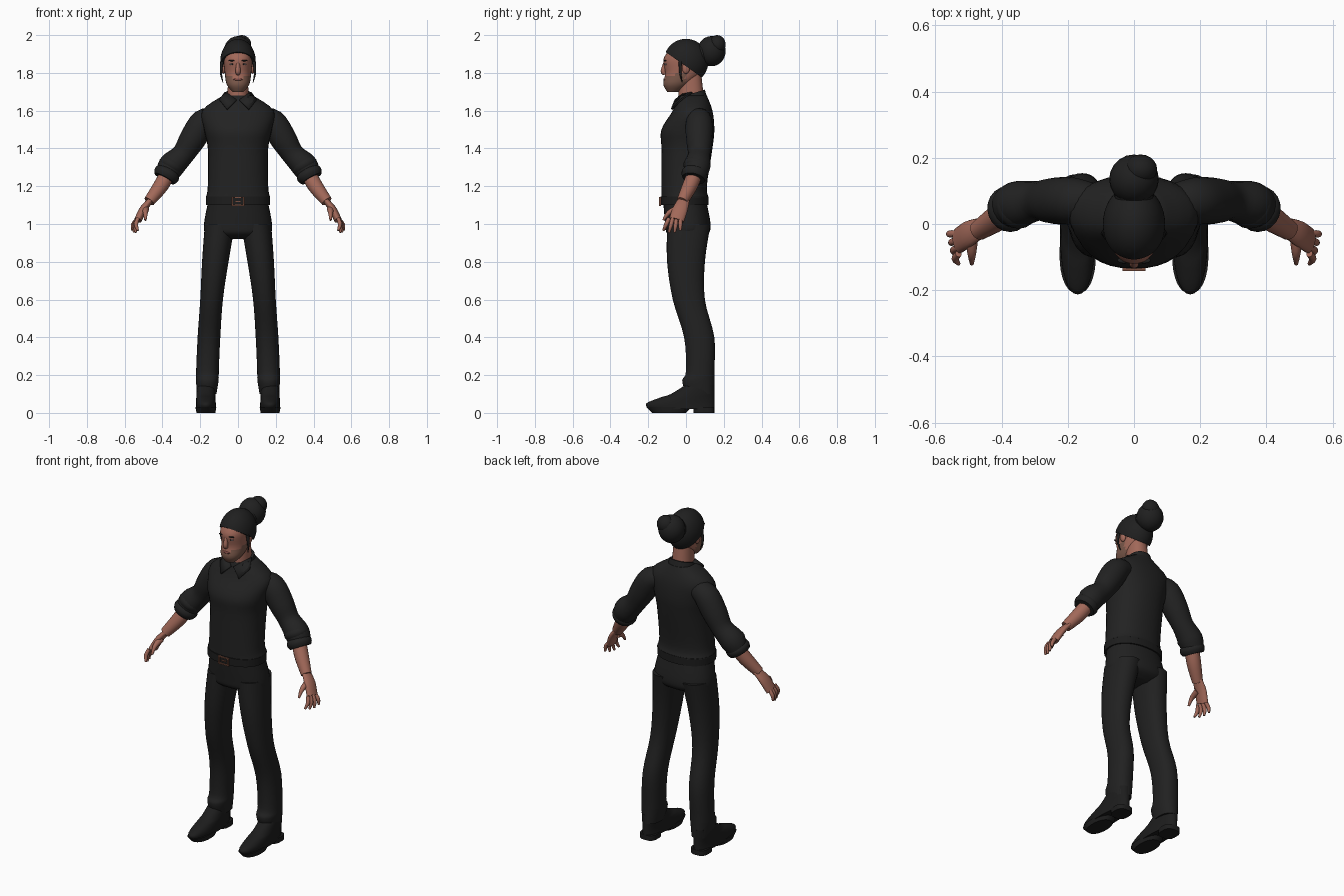
import bpy, bmesh, math
from mathutils import Vector, Matrix

if "Cube" in bpy.data.objects:
    bpy.data.objects.remove(bpy.data.objects["Cube"])


def material(name, red, green, blue):
    mat = bpy.data.materials.new(name)
    mat.use_nodes = True
    colour = (red, green, blue, 1)
    mat.diffuse_color = colour
    mat.node_tree.nodes["Principled BSDF"].inputs["Base Color"].default_value = colour
    return mat


def dark(name, level):
    return material(name, level, level, level)


CLOTH = dark("charcoal cloth", .016)
TROUSERS = dark("black trousers", .015)
HAIR = dark("black hair", .014)
LEATHER = dark("black leather", .012)
SKIN = material("warm skin", .36, .14, .1)
STUBBLE = material("stubble", .2, .1, .07)
LIPS = material("lips", .22, .07, .06)
EYE = material("eye white", .4, .3, .3)
BRONZE = material("bronze", .2, .08, .05)


def finish(name, bm, mat, mirror=False):
    bmesh.ops.recalc_face_normals(bm, faces=bm.faces)
    mesh = bpy.data.meshes.new(name)
    bm.to_mesh(mesh)
    bm.free()
    mesh.materials.append(mat)
    part = bpy.data.objects.new(name, mesh)
    bpy.context.collection.objects.link(part)
    bpy.ops.object.select_all(action='DESELECT')
    part.select_set(True)
    bpy.context.view_layer.objects.active = part
    bpy.ops.object.shade_smooth_by_angle(angle=math.pi / 4)
    if mirror:
        part.modifiers.new("Mirror", 'MIRROR')
    return part


def smooth_path(rows, steps=4):
    """Pass a smooth curve through the given rows."""
    rows = [Vector(row) for row in rows]
    padded = [rows[0], *rows, rows[-1]]
    path = []
    for before, start, end, after in zip(padded, rows, rows[1:], padded[3:]):
        leave, arrive = (end - before) / 2, (after - start) / 2
        for step in range(steps):
            t = step / steps
            ease = t * t * (3 - 2 * t)
            path.append(start.lerp(end, ease) + leave * t * (1 - t) ** 2 - arrive * t * t * (1 - t))
    return path + [rows[-1]]


def circle(sides):
    angles = [math.tau * side / sides for side in range(sides)]
    return [(math.cos(angle), math.sin(angle)) for angle in angles]


def bridge(rings):
    bm = bmesh.new()
    loops = [[bm.verts.new(point) for point in ring] for ring in rings]
    for low, high in zip(loops, loops[1:]):
        for side in range(len(low)):
            bm.faces.new((low[side - 1], low[side], high[side], high[side - 1]))
    bm.faces.new(loops[0])
    bm.faces.new(loops[-1])
    return bm


def centred(z):
    return 0


def stack(name, rows, mat, centre=centred, mirror=False, power=.9, tilt=0):
    """Level rings: height, half width, front, back."""
    rings = []
    for z, half, front, back in smooth_path(rows):
        ring = []
        for c, s in circle(32):
            x = math.copysign(abs(c) ** power, c) * half
            y = math.copysign(abs(s) ** power, s) * (back - front) / 2
            ring.append((centre(z) + x, (front + back) / 2 + y, z + tilt * y))
        rings.append(ring)
    return finish(name, bridge(rings), mat, mirror)


def limb(name, rows, mat, flat=1, mirror=True):
    """Rings square to a path: position, radius."""
    rows = smooth_path(rows)
    points = [row.to_3d() if len(row) == 3 else Vector(row[:3]) for row in rows]
    ahead = points[1:] + points[-1:]
    behind = points[:1] + points[:-1]
    rings = []
    for row, point, nxt, last in zip(rows, points, ahead, behind):
        along = (nxt - last).normalized()
        across = along.cross((0, 1, 0)).normalized()
        broad = across.cross(along)
        rings.append([point + (across * c * flat + broad * s) * row[3] for c, s in circle(20)])
    return finish(name, bridge(rings), mat, mirror)


def placed(centre, size):
    return Matrix.Translation(centre) @ Matrix.Diagonal((*size, 1))


def ball(name, centre, radii, mat, mirror=False):
    bm = bmesh.new()
    bmesh.ops.create_uvsphere(bm, u_segments=20, v_segments=12, radius=1, matrix=placed(centre, radii))
    return finish(name, bm, mat, mirror)


def box(name, centre, size, mat, mirror=False):
    bm = bmesh.new()
    bmesh.ops.create_cube(bm, size=1, matrix=placed(centre, size))
    return finish(name, bm, mat, mirror)


# Shirt and collar
stack("shirt_body", [(1.14, .17, -.13, .12), (1.2, .16, -.13, .11), (1.4, .16, -.13, .14),
                     (1.5, .18, -.13, .15), (1.6, .19, -.07, .14), (1.68, .08, -.04, .11)], CLOTH)
stack("collar_stand", [(1.65, .08, -.05, .11), (1.69, .07, -.04, .1)], CLOTH, tilt=.3)
bm = bmesh.new()
corners = [(.01, -.06, 1.66), (.06, -.08, 1.61), (.1, -.03, 1.66), (.07, .03, 1.7), (.05, -.02, 1.69)]
bm.faces.new([bm.verts.new(corner) for corner in corners])
flap = finish("collar_flap", bm, CLOTH, mirror=True)
flap.modifiers.new("Thickness", 'SOLIDIFY').thickness = .01

# Belt and buckle
stack("belt", [(z, .17, -.135, .12) for z in (1.1, 1.145)], LEATHER)
buckle = Vector((0, -.137, 1.12))
for side in (-1, 1):
    box("buckle_bar", buckle + Vector((0, 0, side * .02)), (.07, .01, .007), BRONZE)
    box("buckle_side", buckle + Vector((side * .03, 0, 0)), (.008, .01, .04), BRONZE)
box("buckle_pin", buckle, (.03, .01, .005), BRONZE)

# Sleeves with rolled cuffs
limb("sleeve", [(.11, .07, 1.56, .05), (.18, .07, 1.54, .07), (.24, .07, 1.45, .07),
                (.29, .07, 1.37, .06), (.35, .06, 1.31, .07), (.38, .05, 1.26, .06)], CLOTH)
elbow, cuff_end = Vector((.34, .06, 1.33)), Vector((.39, .04, 1.24))
limb("rolled_cuff", [(*elbow.lerp(cuff_end, k / 8), .06 + .01 * abs(math.sin(k * math.pi / 4)))
                     for k in range(9)], CLOTH)

# Forearms, hands and fingers
limb("forearm", [(.37, .05, 1.27, .04), (.41, .02, 1.2, .04), (.47, -.02, 1.12, .03)], SKIN)
limb("palm", [(.46, -.01, 1.13, .03), (.5, -.03, 1.08, .04), (.53, -.05, 1.02, .04)], SKIN, flat=.5)
for i, finger in enumerate(("index", "middle", "ring", "little")):
    root = Vector((.53, -.09 + .02 * i, 1.03))
    tip = Vector((.53 + .01 * i, -.12 + .03 * i, .95 + .01 * abs(i - 1.5)))
    knuckle = root.lerp(tip, .5) + Vector((.01, 0, 0))
    limb(finger + "_finger", [(*root, .01), (*knuckle, .011), (*tip, .006)], SKIN)
limb("thumb", [(.49, -.04, 1.08, .02), (.49, -.09, 1.06, .013), (.49, -.12, 1.02, .006)], SKIN)


# Trousers, legs spreading towards the feet
def leg_centre(z):
    return .165 - .07 * z * z


def foot_centre(z):
    return .17


stack("trouser_seat", [(1.11, .16, -.12, .11), (1, .18, -.11, .13),
                       (.95, .17, -.1, .12), (.92, .1, -.05, .07)], TROUSERS)
stack("trouser_leg", [(1, .08, -.1, .13), (.8, .07, -.1, .1), (.6, .06, -.07, .1), (.4, .06, -.01, .15),
                      (.22, .06, 0, .15), (.17, .06, -.02, .15), (.1, .05, 0, .15)],
      TROUSERS, leg_centre, mirror=True)

# Shoes with separate sole and heel
uppers = [(.02, -.2), (.05, -.21), (.08, -.14), (.1, -.08), (.15, 0)]
stack("shoe_upper", [(z, .055 - z / 20, toe, .15) for z, toe in uppers], LEATHER, foot_centre, mirror=True)
stack("shoe_sole", [(0, .05, -.18, 0), (.03, .055, -.21, .03)], LEATHER, foot_centre, mirror=True)
stack("shoe_heel", [(z, .05, .04, .15) for z in (0, .03)], LEATHER, foot_centre, mirror=True, power=.7)

# Neck and head, with a stubbled jaw
stack("neck", [(1.62, .06, -.04, .1), (1.8, .05, -.04, .08)], SKIN)
head = stack("head", [(1.7, .03, -.1, -.04), (1.74, .06, -.12, .02), (1.8, .07, -.11, .08),
                      (1.87, .075, -.12, .09), (1.92, .07, -.09, .09)], SKIN)
head.data.materials.append(STUBBLE)
for face in head.data.polygons:
    spot = face.center
    if spot.y < 0 and spot.z < 1.76 + abs(spot.x) / 2:
        face.material_index = 1

# Facial features
limb("nose", [(0, -.11, 1.86, .007), (0, -.12, 1.81, .014), (0, -.11, 1.795, .01)], SKIN, mirror=False)
ball("eye", (.03, -.106, 1.846), (.014, .008, .006), EYE, mirror=True)
ball("pupil", (.03, -.111, 1.846), (.005, .005, .005), HAIR, mirror=True)
ball("eyebrow", (.03, -.11, 1.865), (.02, .009, .004), HAIR, mirror=True)
ball("mouth", (0, -.112, 1.765), (.024, .008, .007), LIPS)
ball("ear", (.077, 0, 1.825), (.012, .02, .03), SKIN, mirror=True)

# Hair swept back into a bun, with loose strands
bm = bmesh.new()
bmesh.ops.create_uvsphere(bm, u_segments=40, v_segments=28, radius=1,
                          matrix=placed((0, 0, 1.86), (.094, .118, .12)))
everything = [*bm.verts, *bm.edges, *bm.faces]
cut = bmesh.ops.bisect_plane(bm, geom=everything, plane_co=(0, -.1, 1.905),
                             plane_no=(0, -.7, -1), clear_outer=True)
rim = [item for item in cut["geom_cut"] if isinstance(item, bmesh.types.BMEdge)]
bmesh.ops.edgeloop_fill(bm, edges=rim)
finish("swept_hair", bm, HAIR)
ball("hair_bun", (0, .135, 1.915), (.075, .075, .08), HAIR)
ball("bun_wrap", (.02, .165, 1.95), (.05, .045, .05), HAIR)
ball("bun_base", (0, .09, 1.9), (.06, .05, .06), HAIR)
limb("loose_strand", [(.085, -.03, 1.86, .009), (.09, -.03, 1.8, .006), (.08, -.02, 1.75, .002)], HAIR)
